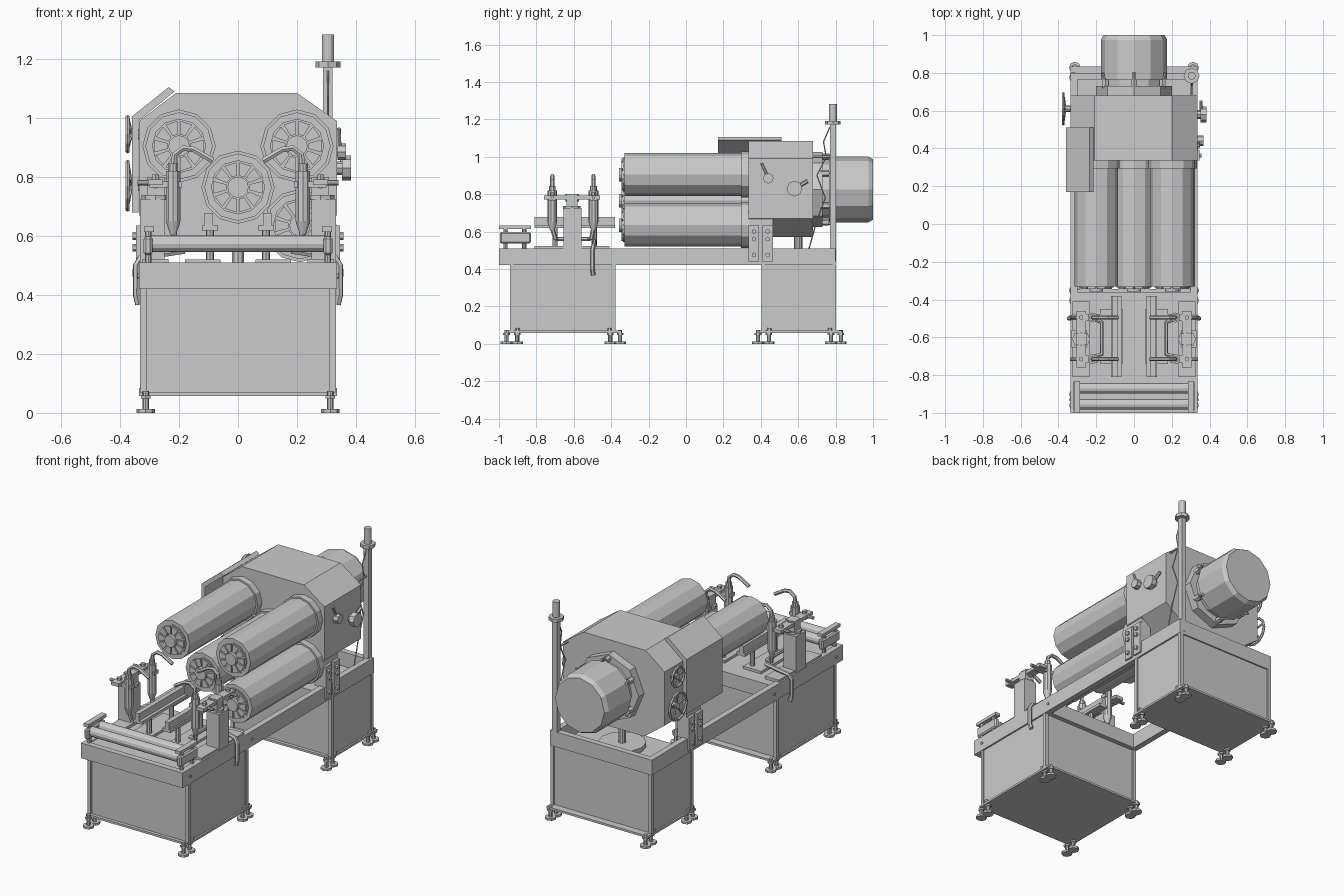
import bpy, bmesh, math
from mathutils import Vector

if "Cube" in bpy.data.objects:
    bpy.data.objects.remove(bpy.data.objects["Cube"])

def mesh_obj(name, bm):
    bmesh.ops.recalc_face_normals(bm, faces=bm.faces)
    me = bpy.data.meshes.new(name)
    bm.to_mesh(me)
    bm.free()
    ob = bpy.data.objects.new(name, me)
    bpy.context.collection.objects.link(ob)
    return ob

def box(name, x0, x1, y0, y1, z0, z1):
    bm = bmesh.new()
    bmesh.ops.create_cube(bm, size=1)
    for v in bm.verts:
        v.co = ((x0 + x1) / 2 + v.co.x * (x1 - x0), (y0 + y1) / 2 + v.co.y * (y1 - y0),
                (z0 + z1) / 2 + v.co.z * (z1 - z0))
    return mesh_obj(name, bm)

def cyl(name, p0, p1, r, n=12, r2=None):
    p0, p1 = Vector(p0), Vector(p1)
    d = p1 - p0
    bm = bmesh.new()
    bmesh.ops.create_cone(bm, cap_ends=True, segments=n, radius1=r,
                          radius2=r if r2 is None else r2, depth=d.length)
    ob = mesh_obj(name, bm)
    ob.rotation_mode = 'QUATERNION'
    ob.rotation_quaternion = d.to_track_quat('Z', 'Y')
    ob.location = (p0 + p1) / 2
    return ob

def prism(name, pts, y0, y1):
    """Extrude an (x, z) profile along y."""
    bm = bmesh.new()
    f = bm.faces.new([bm.verts.new((x, y0, z)) for x, z in pts])
    ext = bmesh.ops.extrude_face_region(bm, geom=[f])['geom']
    for v in ext:
        if isinstance(v, bmesh.types.BMVert):
            v.co.y = y1
    return mesh_obj(name, bm)

def tube(name, pts, r):
    cu = bpy.data.curves.new(name, 'CURVE')
    cu.dimensions, cu.bevel_depth, cu.bevel_resolution, cu.use_fill_caps = '3D', r, 1, True
    sp = cu.splines.new('POLY')
    sp.points.add(len(pts) - 1)
    sp.use_smooth = False
    for p, c in zip(sp.points, pts):
        p.co = (*c, 1)
    ob = bpy.data.objects.new(name, cu)
    bpy.context.collection.objects.link(ob)
    bpy.ops.object.select_all(action='DESELECT')
    bpy.context.view_layer.objects.active = ob
    ob.select_set(True)
    bpy.ops.object.convert(target='MESH')
    return ob

def bevel(ob, w):
    m = ob.modifiers.new('bevel', 'BEVEL')
    m.width, m.segments = w, 1

# Top frame ring, front deck
for s in (-1, 1):
    box('frame_rail', *sorted((s * .30, s * .335)), -1, .80, .42, .51)
box('frame_front_beam', -.30, .30, -1, -.965, .42, .51)
box('frame_back_beam', -.30, .30, .765, .80, .42, .51)
box('frame_mid_beam', -.30, .30, -.40, -.36, .42, .505)
box('front_deck', -.30, .30, -.965, -.40, .49, .505)

# Cabinets with posts, base plates and levelling feet
for tag, y0, y1 in (('front', -.94, -.38), ('back', .405, .80)):
    box(tag + '_cabinet', -.325, .325, y0 + .008, y1 - .008, .07, .425)
    box(tag + '_base_plate', -.335, .335, y0 - .012, y1 + .035, .058, .07)
    for s in (-1, 1):
        for y in (y0 + .008, y1 - .008):
            box(tag + '_corner_post', s * .322 - .011, s * .322 + .011, y - .01, y + .01, .07, .42)
        for y in (y0 - .02, y0 + .038, y1 - .025, y1 + .028):
            cyl('foot_pad', (s * .313, y, 0), (s * .313, y, .013), .031, 8)
            cyl('foot_rod', (s * .313, y, .01), (s * .313, y, .075), .011, 8)
            cyl('foot_nut', (s * .313, y, .048), (s * .313, y, .059), .018, 6)
        for y in (y0 + .04, y1 - .03):
            cyl('foot_top_nut', (s * .327, y, .07), (s * .327, y, .085), .011, 6)

# Head housing and left guard plate
prism('head_housing', [(-.335, .67), (-.2, .57), (.2, .57), (.335, .67), (.335, .99),
                       (.2, 1.085), (-.21, 1.085), (-.335, .99)], .335, .68)
prism('side_guard', [(-.36, .68), (-.36, 1.005), (-.235, 1.105), (-.215, 1.09),
                     (-.338, .99), (-.338, .68)], .17, .51)

# Drums with collars and finned end faces
for cx, cz in ((-.2, .905), (.2, .905), (0, .765), (.21, .635)):
    cyl('drum', (cx, -.33, cz), (cx, .34, cz), .114, 12)
    cyl('drum_collar', (cx, .295, cz), (cx, .34, cz), .124, 12)
    cyl('drum_end_ring', (cx, -.336, cz), (cx, -.33, cz), .092, 12)
    cyl('drum_hub', (cx, -.357, cz), (cx, -.33, cz), .036, 12)
    for i in range(10):
        a = i * math.tau / 10
        fin = [(cx + r * math.cos(a + t), cz + r * math.sin(a + t))
               for r, t in ((.04, -.24), (.085, -.25), (.085, .25), (.04, .24))]
        prism('drum_fin', fin, -.345, -.333)

# Motor with flange and clamps
cz = .825
cyl('motor_flange', (0, .675, cz), (0, .73, cz), .20, 8).rotation_quaternion.rotate(
    Vector((0, 0, 1)).rotation_difference(Vector((0, 0, 1))))
cyl('motor_neck', (0, .72, cz), (0, .77, cz), .155, 12)
cyl('motor_body', (0, .765, cz), (0, .975, cz), .176, 12)
cyl('motor_cap', (0, .975, cz), (0, 1, cz), .176, 12, .162)
for i in range(6):
    a = math.radians(30 + 60 * i)
    x, z = .175 * math.cos(a), cz + .175 * math.sin(a)
    cyl('motor_clamp', (x, .72, z), (x, .765, z), .018, 6)
    cyl('clamp_bolt', (x, .75, z), (x * 1.1, .80, cz + (z - cz) * 1.1), .008, 6)

# Drip tray and post under the housing
cyl('tray', (0, .60, .43), (0, .60, .455), .13, 12)
cyl('tray_post', (0, .60, .44), (0, .60, .58), .022, 10)

# Handwheels on the left
for y, z, R in ((.61, .77, .08), (.61, .945, .057)):
    bpy.ops.mesh.primitive_torus_add(location=(-.374, y, z), rotation=(0, math.pi / 2, 0),
        major_radius=R, minor_radius=.008, major_segments=12, minor_segments=6)
    bpy.context.object.name = 'handwheel_rim'
    cyl('handwheel_hub', (-.33, y, z), (-.375, y, z), .018, 8)
    for i in range(5):
        a = i * math.tau / 5 + .3
        cyl('handwheel_spoke', (-.362, y, z),
            (-.374, y + R * math.cos(a), z + R * math.sin(a)), .006, 6)

# Knobs with levers on the right
for y, z, r, x in ((.44, .885, .028, .367), (.58, .83, .042, .383)):
    cyl('knob_shaft', (.33, y, z), (x, y, z), r * .55, 8)
    cyl('knob', (x - .03, y, z), (x, y, z), r, 8)
cyl('knob_lever', (.345, .44, .885), (.342, .405, .965), .007, 6)
cyl('knob_lever', (.355, .58, .83), (.355, .65, .87), .01, 6)

# Mounting brackets with bolts, both sides
for s in (-1, 1):
    for y in (.363, .437):
        box('mount_bracket', *sorted((s * .325, s * .346)), y - .028, y + .028, .44, .635)
        for z in (.475, .56, .60):
            cyl('bracket_bolt', (s * .34, y, z), (s * .357, y, z), .013, 6)
    box('bracket_foot', *sorted((s * .27, s * .33)), .335, .465, .505, .70)

# Signal pole with lamp and cable
px, py = .305, .785
box('pole', px - .016, px + .016, py - .016, py + .016, .44, 1.18)
cyl('lamp_base', (px, py, 1.172), (px, py, 1.192), .042, 8)
cyl('lamp', (px, py, 1.19), (px, py, 1.283), .021, 12)
tube('lamp_cable', [(px, .77, 1.16), (px, .735, 1.08), (px, .75, 1.0), (px, .70, .90),
                    (px, .745, .78), (px, .70, .66), (px, .655, .50)], .004)
cyl('pole_clip', (px, .68, 1.0), (px, .785, 1.0), .007, 6)

# Front rollers with side plates and top strips
for y in (-.955, -.87):
    cyl('front_roller', (-.295, y, .573), (.295, y, .573), .028, 12)
for s in (-1, 1):
    bevel(box('roller_side_plate', *sorted((s * .29, s * .32)), -.995, -.83, .535, .598), .008)
    box('roller_top_strip', *sorted((s * .285, s * .318)), -1, -.83, .614, .632)
    for y in (-.965, -.865):
        cyl('roller_standoff', (s * .304, y, .50), (s * .304, y, .62), .011, 8)

# Spray and guide station, mirrored
for s in (-1, 1):
    X = lambda a, b: sorted((s * a, s * b))
    # guide bar
    box('guide_bar', *X(.085, .113), -.81, -.38, .62, .678)
    box('guide_flange', *X(.067, .122), -.81, -.38, .618, .635)
    for y in (-.70, -.49):
        cyl('guide_support', (s * .095, y, .50), (s * .095, y, .625), .014, 8)
    box('guide_base', *X(.06, .18), -.74, -.45, .503, .520)
    # column
    box('station_base', *X(.235, .325), -.81, -.41, .503, .522)
    box('column', *X(.25, .332), -.655, -.56, .51, .725)
    box('column_head', *X(.25, .308), -.638, -.58, .72, .80)
    cyl('column_cap', (s * .28, -.61, .722), (s * .28, -.61, .738), .047, 8)
    cyl('head_pin', (s * .28, -.645, .78), (s * .28, -.573, .78), .02, 8)
    box('cross_arm', *X(.255, .305), -.76, -.46, .772, .792)
    for y in (-.715, -.495):
        # nozzle unit with bent pipe
        box('nozzle_clamp', *X(.19, .30), y - .018, y + .018, .765, .785)
        cyl('nozzle_body', (s * .22, y, .65), (s * .22, y, .82), .026, 10)
        cyl('nozzle_tip', (s * .22, y, .605), (s * .22, y, .65), .011, 10, .026)
        cyl('nozzle_neck', (s * .22, y, .82), (s * .22, y, .845), .018, 10)
        tube('nozzle_pipe', [(s * .22, y, .83), (s * .215, y, .875), (s * .185, y, .898),
                             (s * .15, y, .893), (s * .085, y, .855)], .011)
        cyl('arm_bolt', (s * .28, y, .78), (s * .28, y, .808), .013, 6)
        cyl('side_pin', (s * .28, y, .78), (s * .34, y, .78), .009, 8)
    tube('feed_pipe', [(s * .22, -.715, .62), (s * .21, -.70, .565), (s * .17, -.69, .56),
                       (s * .17, -.52, .56), (s * .21, -.505, .565), (s * .22, -.495, .62)], .012)
    # drain hose over the rail
    tube('drain_hose', [(s * .18, -.49, .55), (s * .28, -.49, .535), (s * .33, -.495, .525),
                        (s * .345, -.50, .50), (s * .345, -.50, .40), (s * .338, -.495, .368)], .012)
    # rail end bolts
    for y in (-.93, -.35):
        cyl('rail_bolt', (s * .33, y, .465), (s * .341, y, .465), .009, 6)
